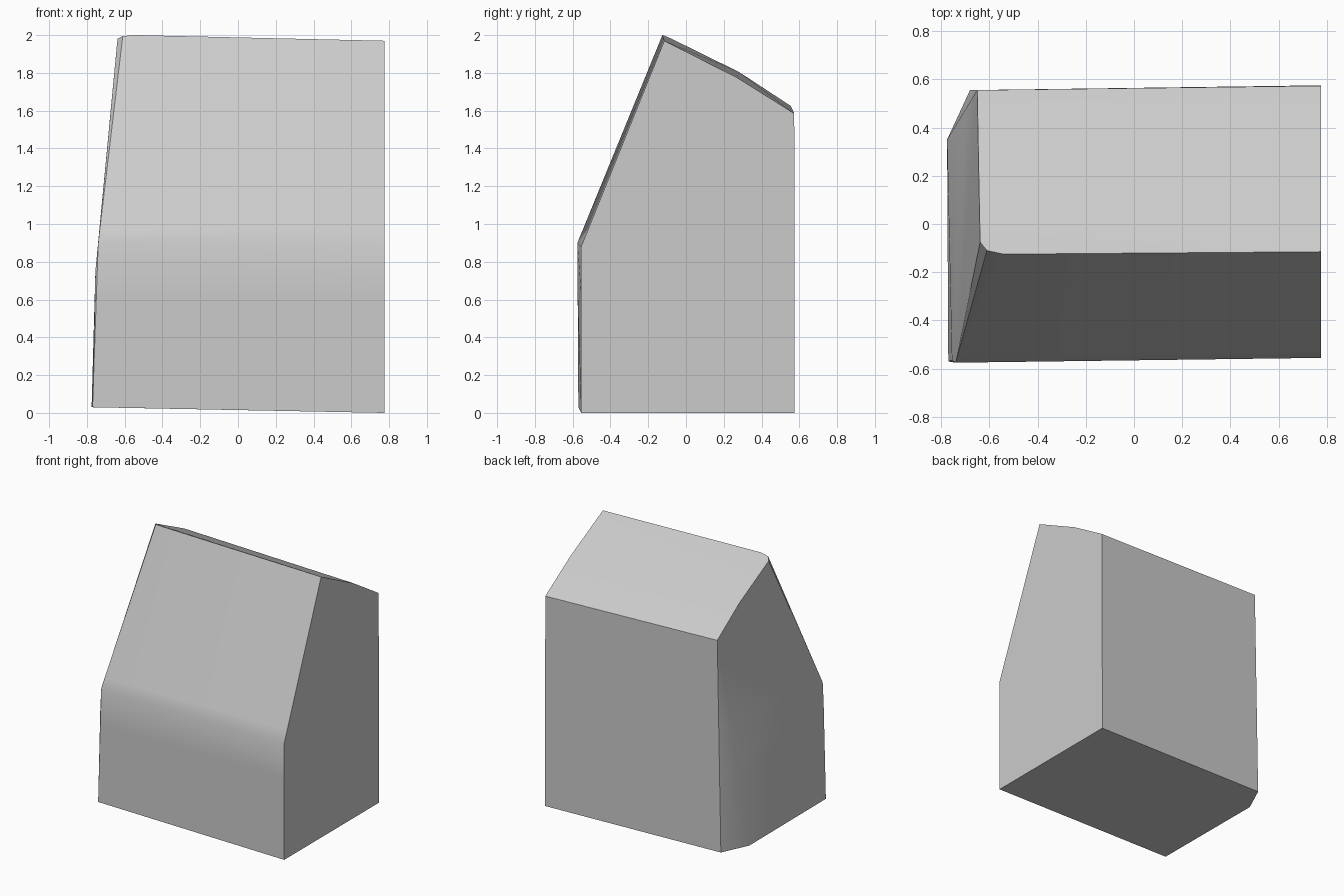
import bpy
import bmesh
import math

cube = bpy.data.objects.get("Cube")
if cube:
    bpy.data.objects.remove(cube, do_unlink=True)

# Plain grey stone
grey = bpy.data.materials.new("plain_grey")
grey.use_nodes = True
colour = (0.6, 0.6, 0.6, 1)
grey.diffuse_color = colour
grey.node_tree.nodes["Principled BSDF"].inputs["Base Color"].default_value = colour

# Flat end profile (y, z): foot, back, sloping top, ridge, shoulder
END_X = 0.775
end = [(END_X, y, z) for y, z in (
    (-0.555, 0), (0.575, 0), (0.573, 1.585),
    (0.27, 1.775), (-0.115, 1.97), (-0.555, 0.88))]

# Leaning end: chamfered back corner, tapering up to a softened ridge corner
foot = [(-0.77, -0.57, 0.03), (-0.775, 0.35, 0.03), (-0.68, 0.555, 0.03)]
shoulder = [(-0.755, -0.565, 0.75), (-0.74, -0.575, 0.9)]
top = [(-0.65, 0.555, 1.625), (-0.645, 0.28, 1.805),
       (-0.638, -0.075, 1.98), (-0.61, -0.11, 1.995), (-0.54, -0.125, 2.0)]

# Wrap the corner points in a closed solid
bm = bmesh.new()
for point in end + foot + shoulder + top:
    bm.verts.new(point)
hull = bmesh.ops.convex_hull(bm, input=bm.verts[:])
loose = [v for v in bm.verts if not v.link_faces]
bmesh.ops.delete(bm, geom=loose, context='VERTS')
bmesh.ops.dissolve_limit(bm, angle_limit=math.radians(1.2),
                         verts=bm.verts[:], edges=bm.edges[:])

# Support loops confine the soft shading to the shoulder
for height in (0.62, 0.97):
    bmesh.ops.bisect_plane(bm, geom=bm.verts[:] + bm.edges[:] + bm.faces[:],
                           plane_co=(0, 0, height), plane_no=(0, 0, 1))
bmesh.ops.recalc_face_normals(bm, faces=bm.faces[:])

mesh = bpy.data.meshes.new("stone_block")
bm.to_mesh(mesh)
bm.free()
mesh.materials.append(grey)
block = bpy.data.objects.new("stone_block", mesh)
bpy.context.collection.objects.link(block)

# Soft shoulder and corner, crisp main edges
bpy.context.view_layer.objects.active = block
block.select_set(True)
bpy.ops.object.shade_smooth_by_angle(angle=math.radians(30))
